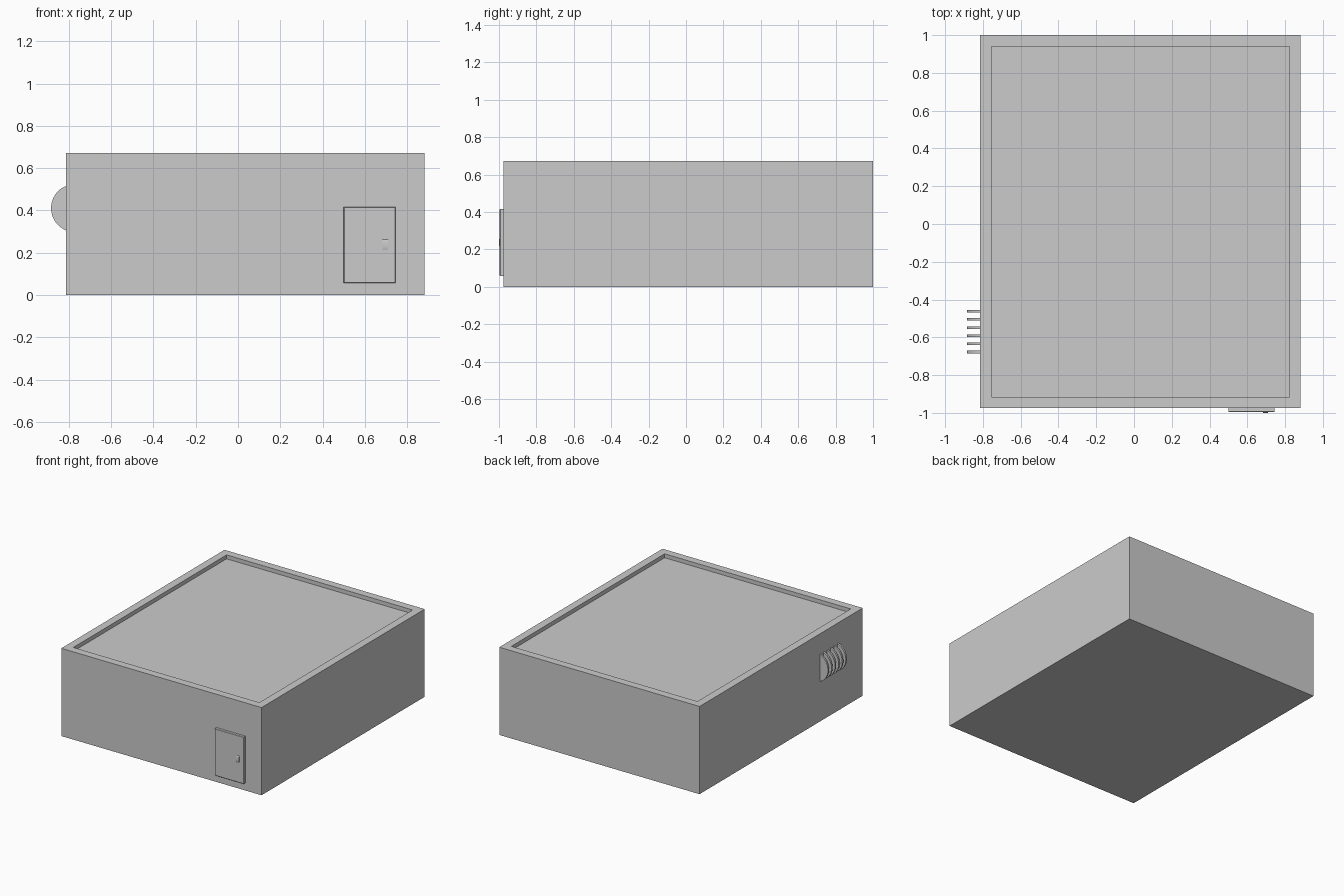
import bpy, bmesh, math

if "Cube" in bpy.data.objects:
    bpy.data.objects.remove(bpy.data.objects["Cube"])

X0, X1, Y0, Y1, H = -0.815, 0.882, -0.975, 1.0, 0.672
RIM, DEPTH = 0.06, 0.03


def finish(name, bm):
    bmesh.ops.recalc_face_normals(bm, faces=bm.faces)
    mesh = bpy.data.meshes.new(name)
    bm.to_mesh(mesh)
    bm.free()
    ob = bpy.data.objects.new(name, mesh)
    bpy.context.collection.objects.link(ob)
    return ob


def prism(name, points, offset):
    """Extrude a closed planar outline along offset."""
    bm = bmesh.new()
    face = bm.faces.new([bm.verts.new(p) for p in points])
    ext = bmesh.ops.extrude_face_region(bm, geom=[face], use_keep_orig=True)
    verts = [g for g in ext["geom"] if isinstance(g, bmesh.types.BMVert)]
    bmesh.ops.translate(bm, verts=verts, vec=offset)
    return finish(name, bm)


# Building block with a raised parapet around a sunken roof
bm = bmesh.new()
def ring(inset, z):
    a, b, c, d = X0 + inset, X1 - inset, Y0 + inset, Y1 - inset
    return [bm.verts.new(p) for p in ((a, c, z), (b, c, z), (b, d, z), (a, d, z))]

rings = [ring(0, 0), ring(0, H), ring(RIM, H), ring(RIM, H - DEPTH)]
for lo, hi in zip(rings, rings[1:]):
    for i in range(4):
        j = (i + 1) % 4
        bm.faces.new((lo[i], lo[j], hi[j], hi[i]))
bm.faces.new(rings[0])
bm.faces.new(rings[-1])
finish("building_body", bm)

# Door slab with slightly bevelled front edges
dx0, dx1, dz0, dz1, front = 0.5, 0.745, 0.057, 0.417, -0.996
door = prism("door", [(dx0, Y0, dz0), (dx1, Y0, dz0), (dx1, Y0, dz1), (dx0, Y0, dz1)],
             (0, front - Y0, 0))
bm = bmesh.new()
bm.from_mesh(door.data)
edges = [e for e in bm.edges if all(v.co.y < front + 0.001 for v in e.verts)]
bmesh.ops.bevel(bm, geom=edges, offset=0.003, segments=1, affect="EDGES")
bm.to_mesh(door.data)
bm.free()

# Door handle: shallow curved grip
hz, hh = 0.237, 0.025
grip = [(0.684, front - 0.004 * math.sin(math.pi * i / 8),
         hz - hh * math.cos(math.pi * i / 8)) for i in range(9)]
prism("door_handle", grip, (0.026, 0, 0))

# Row of six rounded vent fins on the left wall
R, CX, CZ = 0.1135, -0.771, 0.411
half = math.acos((CX - X0) / R)
for n in range(6):
    y = -0.462 - 0.0432 * n
    arc = []
    for i in range(25):
        a = -half + 2 * half * i / 24
        arc.append((CX - R * math.cos(a), y - 0.007, CZ + R * math.sin(a)))
    prism(f"vent_fin_{n + 1}", arc, (0, 0.014, 0))
